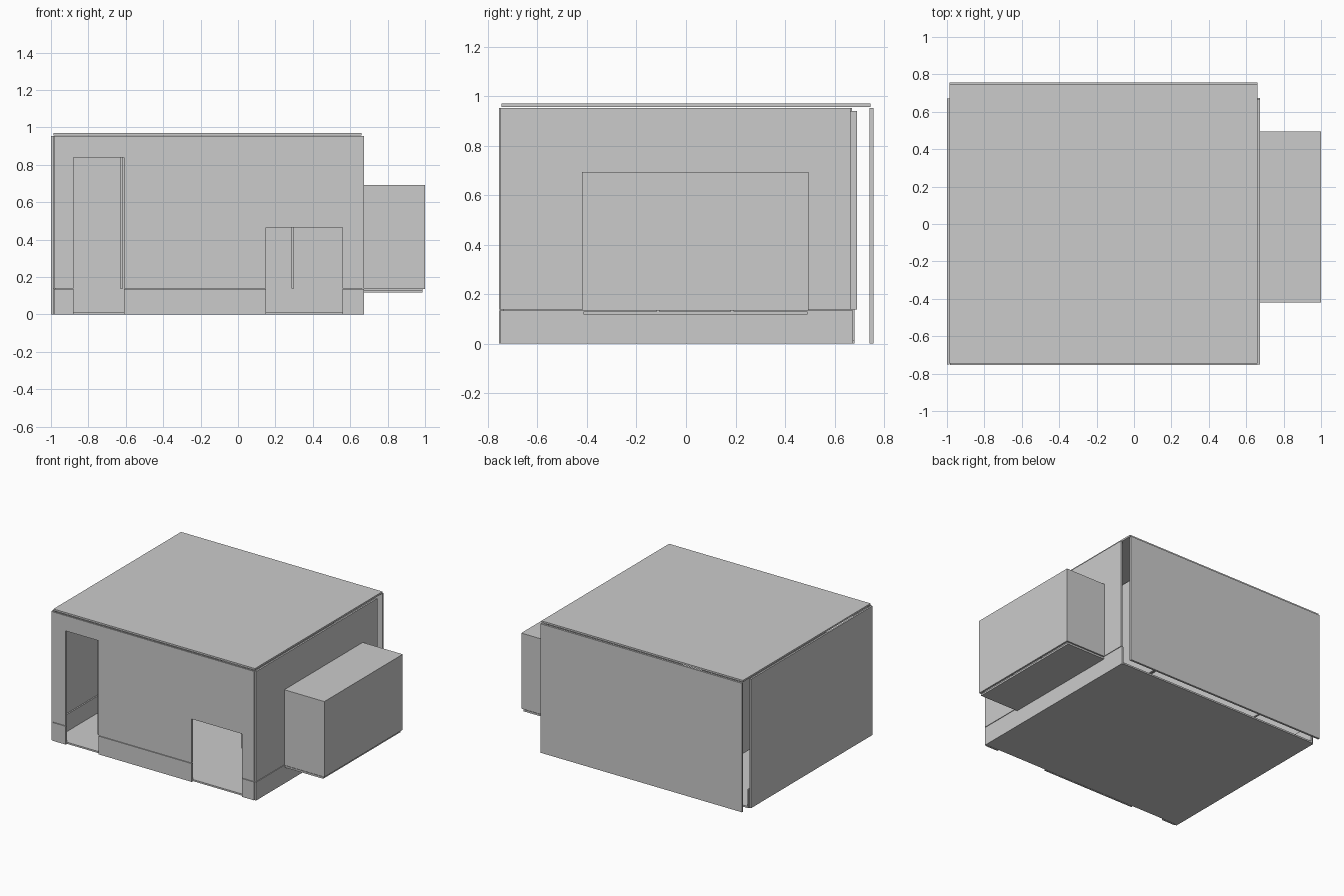
import bpy, bmesh

if "Cube" in bpy.data.objects:
    bpy.data.objects.remove(bpy.data.objects["Cube"])


def box(name, x, y, z):
    """Thin board given by its (min, max) range on each axis."""
    return sheet(name, [(x[0], z[0]), (x[1], z[0]), (x[1], z[1]), (x[0], z[1])], y)


def sheet(name, outline, depth, along_x=False):
    """Extrude a 2D outline (across, z) through depth, along y or along x."""
    bm = bmesh.new()
    place = (lambda a, z, d: (d, a, z)) if along_x else (lambda a, z, d: (a, d, z))
    face = bm.faces.new([bm.verts.new(place(a, z, depth[0])) for a, z in outline])
    ext = bmesh.ops.extrude_face_region(bm, geom=[face])
    moved = [v for v in ext["geom"] if isinstance(v, bmesh.types.BMVert)]
    step = depth[1] - depth[0]
    bmesh.ops.translate(bm, verts=moved, vec=(step, 0, 0) if along_x else (0, step, 0))
    bmesh.ops.recalc_face_normals(bm, faces=bm.faces[:])
    mesh = bpy.data.meshes.new(name)
    bm.to_mesh(mesh)
    bm.free()
    obj = bpy.data.objects.new(name, mesh)
    bpy.context.collection.objects.link(obj)
    return obj


SEAM_LOW, SEAM_HIGH = 0.135, 0.139    # narrow joint between base and wall boards
TOP = 0.953

# Floor and roof
box("floor", (-0.985, 0.66), (-0.74, 0.68), (0.0, 0.012))
box("roof", (-0.987, 0.66), (-0.745, 0.745), (0.957, 0.97))

# Front wall: upper board notched for the tall door and the small hatch
FRONT = (-0.755, -0.742)
sheet("front_wall", [
    (-0.985, SEAM_HIGH), (-0.88, SEAM_HIGH), (-0.88, 0.84), (-0.61, 0.84),
    (-0.61, SEAM_HIGH), (0.15, SEAM_HIGH), (0.15, 0.465), (0.56, 0.465),
    (0.56, SEAM_HIGH), (0.66, SEAM_HIGH), (0.66, TOP), (-0.985, TOP)], FRONT)
for name, span in (("left", (-0.985, -0.88)), ("middle", (-0.61, 0.15)), ("right", (0.56, 0.66))):
    box("front_base_" + name, span, FRONT, (0.0, SEAM_LOW))

# Back wall stands clear of the side walls
box("back_wall", (-0.987, 0.66), (0.742, 0.757), (0.0, TOP))

# Left wall with an inner base board
box("left_wall", (-1.0, -0.987), (-0.75, 0.67), (0.0, TOP))
box("left_base", (-0.987, -0.977), (-0.74, 0.68), (0.0, 0.138))

# Right wall: base, then an upper board open to the side box
RIGHT = (0.66, 0.673)
box("right_base", RIGHT, (-0.75, 0.675), (0.0, SEAM_LOW))
sheet("right_wall", [
    (-0.75, SEAM_HIGH), (-0.405, SEAM_HIGH), (-0.405, 0.62), (0.475, 0.62),
    (0.475, SEAM_HIGH), (0.665, SEAM_HIGH), (0.665, TOP), (-0.75, TOP)], RIGHT, along_x=True)

# Inner partitions
box("left_partition", (-0.63, -0.615), (-0.74, 0.69), (0.138, 0.94))
box("right_partition", (0.285, 0.3), (-0.37, 0.69), (0.138, 0.94))

# Side box: hollow shell with its bottom board hung just below
box("side_box_lid", (0.673, 1.0), (-0.42, 0.495), (0.68, 0.693))
box("side_box_face", (0.987, 1.0), (-0.42, 0.495), (0.135, 0.68))
for name, y in (("front", -0.42), ("back", 0.482)):
    box("side_box_end_" + name, (0.673, 0.987), (y, y + 0.013), (0.135, 0.68))
box("side_box_bottom", (0.673, 0.987), (-0.415, 0.49), (0.117, 0.13))
for i in range(2):
    y = -0.12 + i * 0.3
    box("nest_divider_%d" % (i + 1), (0.673, 0.987), (y, y + 0.013), (0.13, 0.6))
